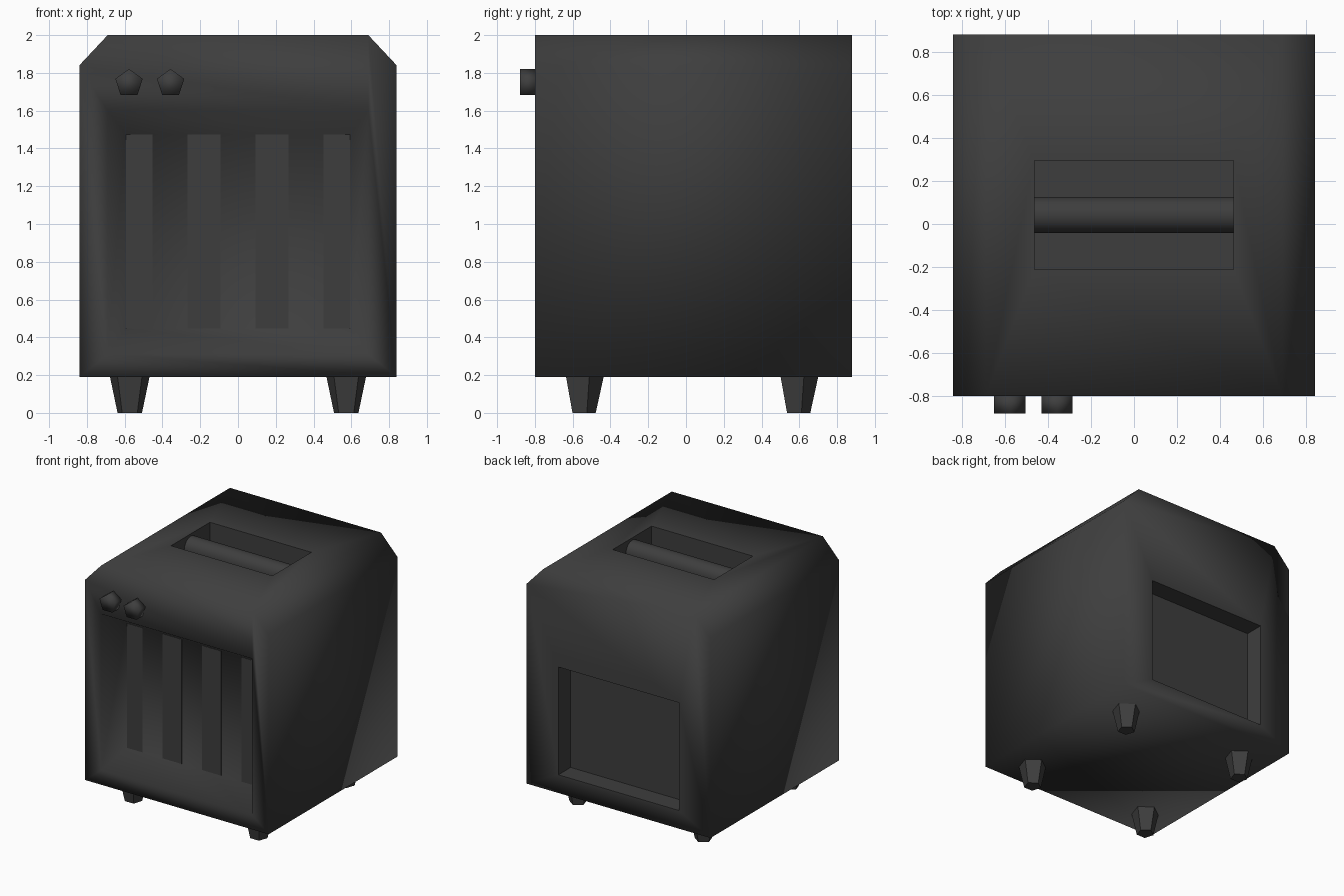
import bpy, bmesh, math
from mathutils import Matrix

if "Cube" in bpy.data.objects:
    bpy.data.objects.remove(bpy.data.objects["Cube"])

dark = bpy.data.materials.new("charcoal")
dark.diffuse_color = (0.048, 0.048, 0.048, 1)
dark.use_nodes = True
dark.node_tree.nodes["Principled BSDF"].inputs["Base Color"].default_value = dark.diffuse_color


def finish(name, bm, smooth=False):
    bmesh.ops.recalc_face_normals(bm, faces=bm.faces[:])
    for f in bm.faces:
        f.smooth = smooth
    me = bpy.data.meshes.new(name)
    bm.to_mesh(me)
    bm.free()
    me.materials.append(dark)
    ob = bpy.data.objects.new(name, me)
    bpy.context.collection.objects.link(ob)
    return ob


def loft(name, ring_a, ring_b, smooth=False):
    """Solid between two matching point rings."""
    bm = bmesh.new()
    a = [bm.verts.new(p) for p in ring_a]
    b = [bm.verts.new(p) for p in ring_b]
    bm.faces.new(a)
    bm.faces.new(b)
    n = len(a)
    for i in range(n):
        j = (i + 1) % n
        bm.faces.new((a[i], a[j], b[j], b[i]))
    return finish(name, bm, smooth)


def rect_y(hx, z0, z1, y):
    return [(-hx, y, z0), (hx, y, z0), (hx, y, z1), (-hx, y, z1)]


def box(name, x0, x1, y0, y1, z0, z1):
    a = [(x0, y0, z0), (x1, y0, z0), (x1, y1, z0), (x0, y1, z0)]
    return loft(name, a, [(x, y, z1) for x, y, z in a])


def cone(name, r1, r2, depth, loc, rot=0.0, smooth=False):
    bm = bmesh.new()
    # five sides with one corner towards +y
    bmesh.ops.create_cone(bm, cap_ends=True, segments=5, radius1=r1, radius2=r2, depth=depth)
    far = max(bm.verts, key=lambda v: v.co.x ** 2 + v.co.y ** 2).co
    turn = math.pi / 2 - math.atan2(far.y, far.x)
    m = Matrix.Translation(loc) @ Matrix.Rotation(rot, 4, 'X') @ Matrix.Rotation(turn, 4, 'Z')
    bm.transform(m)
    return finish(name, bm, smooth)


# housing with chamfered top corners
profile = [(-0.84, 0.19), (0.84, 0.19), (0.84, 1.84), (0.69, 2.0), (-0.69, 2.0), (-0.84, 1.84)]
body = loft("housing", [(x, -0.8, z) for x, z in profile],
            [(x, 0.88, z) for x, z in profile], smooth=True)

# cutters: sloped front recess, back recess, top slot
cutters = [
    loft("front_cutter", rect_y(0.785, 0.175, 1.725, -1.0),
         rect_y(0.595, 0.445, 1.475, -0.6), smooth=True),
    box("back_cutter", -0.55, 0.55, 0.72, 1.0, 0.34, 1.23),
    box("slot_cutter", -0.463, 0.463, -0.212, 0.295, 1.65, 2.2),
]
bpy.context.view_layer.objects.active = body
for c in cutters:
    mod = body.modifiers.new("cut", 'BOOLEAN')
    mod.operation = 'DIFFERENCE'
    mod.solver = 'EXACT'
    mod.object = c
    bpy.ops.object.modifier_apply(modifier=mod.name)
    bpy.data.objects.remove(c)

# flush vertical grille slats on the recess floor
for i, x in enumerate((-0.54, -0.18, 0.18, 0.54)):
    x0, x1 = max(x - 0.0875, -0.594), min(x + 0.0875, 0.594)
    box(f"grille_slat_{i + 1}", x0, x1, -0.603, -0.597, 0.446, 1.474)

# rounded slice standing in the top slot
arc = [(0.042 + 0.083 * math.cos(math.pi * k / 8), 1.9 + 0.083 * math.sin(math.pi * k / 8))
       for k in range(9)]
arc = [(0.125, 1.65)] + arc + [(-0.041, 1.65)]
slice_ob = loft("slot_slice", [(-0.462, y, z) for y, z in arc], [(0.462, y, z) for y, z in arc])
for p in slice_ob.data.polygons:
    p.use_smooth = abs(p.normal.x) < 0.5

# knobs
for i, x in enumerate((-0.577, -0.357)):
    cone(f"knob_{i + 1}", 0.076, 0.076, 0.09, (x, -0.835, 1.745), math.pi / 2, smooth=True)

# tapered feet
for side, x in (("left", -0.573), ("right", 0.573)):
    for end, y in (("front", -0.546), ("back", 0.59)):
        cone(f"{end}_{side}_foot", 0.068, 0.112, 0.2, (x, y, 0.1))
